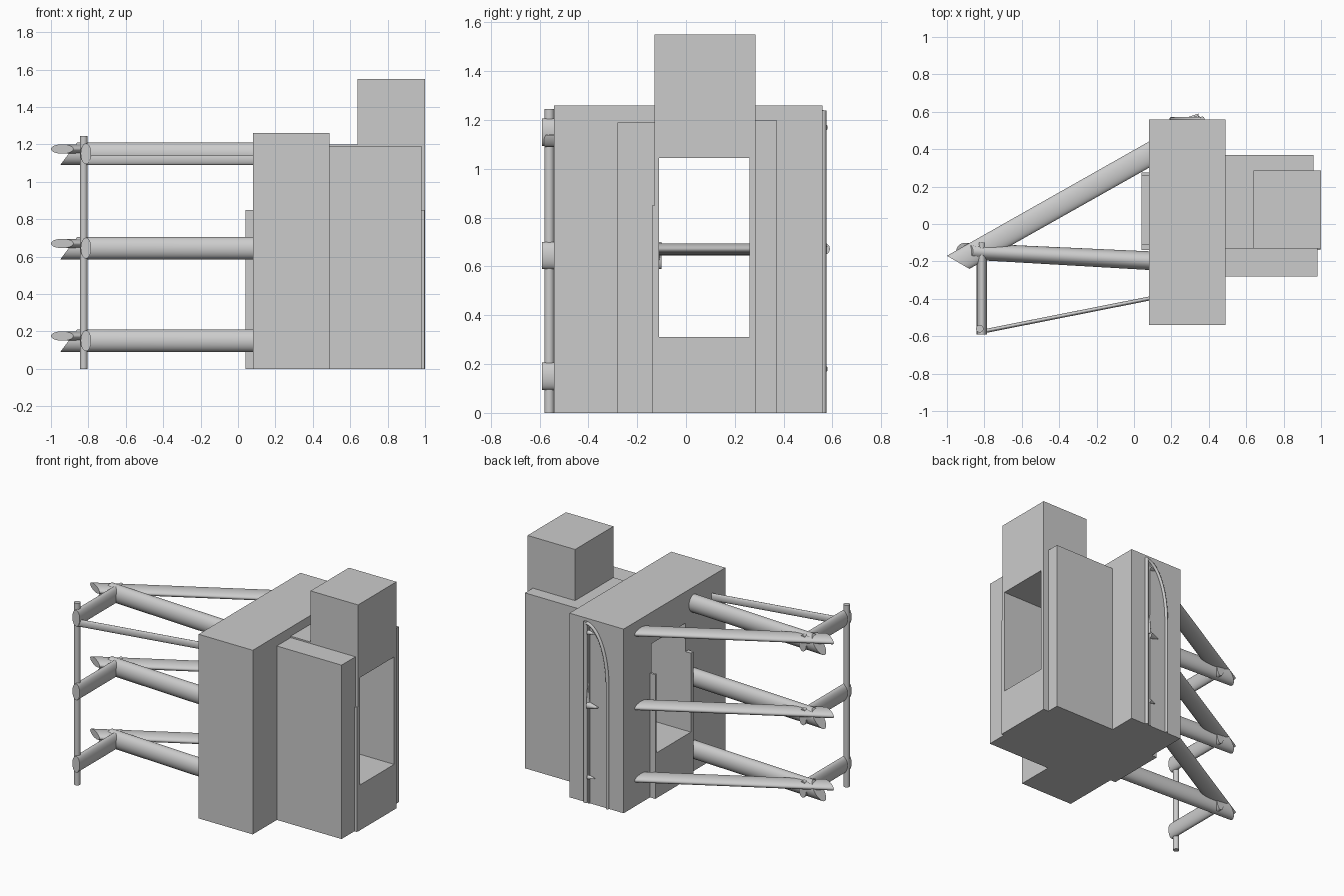
import bpy
import bmesh
import math
from mathutils import Vector

default_cube = bpy.data.objects.get("Cube")
if default_cube:
    bpy.data.objects.remove(default_cube, do_unlink=True)

# Single plain grey for the whole model
grey = bpy.data.materials.new("plain grey")
grey.use_nodes = True
colour = (0.6, 0.6, 0.6, 1)
grey.diffuse_color = colour
grey.node_tree.nodes["Principled BSDF"].inputs["Base Color"].default_value = colour


def add_object(name, data):
    obj = bpy.data.objects.new(name, data)
    bpy.context.scene.collection.objects.link(obj)
    data.materials.append(grey)
    return obj


def from_bmesh(name, bm):
    bmesh.ops.recalc_face_normals(bm, faces=bm.faces)
    mesh = bpy.data.meshes.new(name)
    bm.to_mesh(mesh)
    bm.free()
    return add_object(name, mesh)


def box(name, x, y, z):
    """Box from (low, high) ranges on each axis."""
    bm = bmesh.new()
    bmesh.ops.create_cube(bm, size=1)
    for vert in bm.verts:
        for axis, (low, high) in enumerate((x, y, z)):
            vert.co[axis] = high if vert.co[axis] > 0 else low
    return from_bmesh(name, bm)


def smooth(obj):
    bpy.ops.object.select_all(action="DESELECT")
    obj.select_set(True)
    bpy.context.view_layer.objects.active = obj
    bpy.ops.object.shade_smooth_by_angle(angle=math.radians(40))


def tube(name, start, end, sides=32):
    """Elliptical tube; each end is (centre, half axis, other half axis)."""
    bm = bmesh.new()
    rings = []
    for centre, u, v in (start, end):
        ring = []
        for i in range(sides):
            a = math.tau * i / sides
            point = Vector(centre) + Vector(u) * math.cos(a) + Vector(v) * math.sin(a)
            ring.append(bm.verts.new(point))
        rings.append(ring)
        bm.faces.new(ring)
    for i in range(sides):
        j = (i + 1) % sides
        bm.faces.new((rings[0][i], rings[0][j], rings[1][j], rings[1][i]))
    obj = from_bmesh(name, bm)
    smooth(obj)
    return obj


# Blocks of the body, pierced by one straight passage
blocks = [
    box("main_block", (0.08, 0.49), (-0.54, 0.56), (0, 1.26)),
    box("front_side_slab", (0.49, 0.98), (-0.28, -0.13), (0, 1.19)),
    box("back_side_slab", (0.49, 0.96), (-0.13, 0.37), (0, 1.2)),
    box("tower", (0.64, 1), (-0.13, 0.285), (0, 1.55)),
    box("passage_lining", (0.04, 0.998), (-0.14, 0.275), (0, 0.85)),
]
cutter = box("passage_cutter", (-0.2, 1.2), (-0.11, 0.26), (0.31, 1.045))
cutter.hide_render = True
cutter.hide_viewport = True
cutter.display_type = "WIRE"
for block in blocks:
    cut = block.modifiers.new("passage", "BOOLEAN")
    cut.operation = "DIFFERENCE"
    cut.solver = "EXACT"
    cut.object = cutter

# Three levels of arms reaching out from the body
for level, z in (("lower", 0.15), ("middle", 0.645), ("upper", 1.15)):
    blade_z = z + 0.025
    tube(level + "_diagonal_arm",
         ((-0.94, -0.205, blade_z), (0.06, -0.035, 0), (0, 0, 0.025)),
         ((0.1, 0.382, blade_z), (0, -0.07, 0), (0, 0, 0.025)))
    tube(level + "_straight_arm",
         ((-0.905, -0.145, z), (0, 0.044, 0), (0.045, 0, 0.06)),
         ((0.1, -0.197, z), (0, 0.05, 0), (0, 0, 0.06)))
    tube(level + "_cross_arm",
         ((-0.813, -0.59, z), (0.028, 0, 0), (0, 0, 0.056)),
         ((-0.813, -0.1, z), (0.028, 0, 0), (0, 0, 0.056)))

# Thin brace and upright post
tube("thin_brace",
     ((-0.81, -0.575, 1.115), (0, 0.011, 0), (0, 0, 0.025)),
     ((0.1, -0.395, 1.115), (0, 0.011, 0), (0, 0, 0.025)))
tube("upright_post",
     ((-0.825, -0.56, 0), (0.02, 0, 0), (0, 0.02, 0)),
     ((-0.825, -0.56, 1.245), (0.02, 0, 0), (0, 0.02, 0)))


# Half-arched door frame on the back
def rail(name, points, radius):
    curve = bpy.data.curves.new(name, "CURVE")
    curve.dimensions = "3D"
    curve.bevel_depth = radius
    curve.bevel_resolution = 2
    curve.use_fill_caps = True
    spline = curve.splines.new("POLY")
    spline.points.add(len(points) - 1)
    for target, (x, z) in zip(spline.points, points):
        target.co = (x, 0.562, z, 1)
    return add_object(name, curve)


arch = [(0.2, 0)]
for step in range(13):
    a = math.radians(90) * step / 12
    arch.append((0.365 - 0.165 * math.cos(a), 0.84 + 0.39 * math.sin(a)))
rail("door_arch", arch, 0.011)
rail("door_post", [(0.365, 0), (0.365, 1.24)], 0.013)
rail("door_inner_edge", [(0.34, 0), (0.34, 1.21)], 0.006)

# Pointed hinges and handle
for name, z, size in (("lower_hinge", 0.18, 0.016),
                      ("handle", 0.672, 0.025),
                      ("upper_hinge", 1.17, 0.016)):
    tube(name,
         ((0.345, 0.565, z), (0, size, 0), (0, 0, size)),
         ((0.345 - 3 * size, 0.563, z), (0, 0.003, 0), (0, 0, 0.003)), sides=12)
tube("handle_plate",
     ((0.345, 0.565, 0.68), (0.012, 0, 0), (0, 0.012, 0)),
     ((0.345, 0.565, 0.82), (0.003, 0, 0), (0, 0.003, 0)), sides=12)
